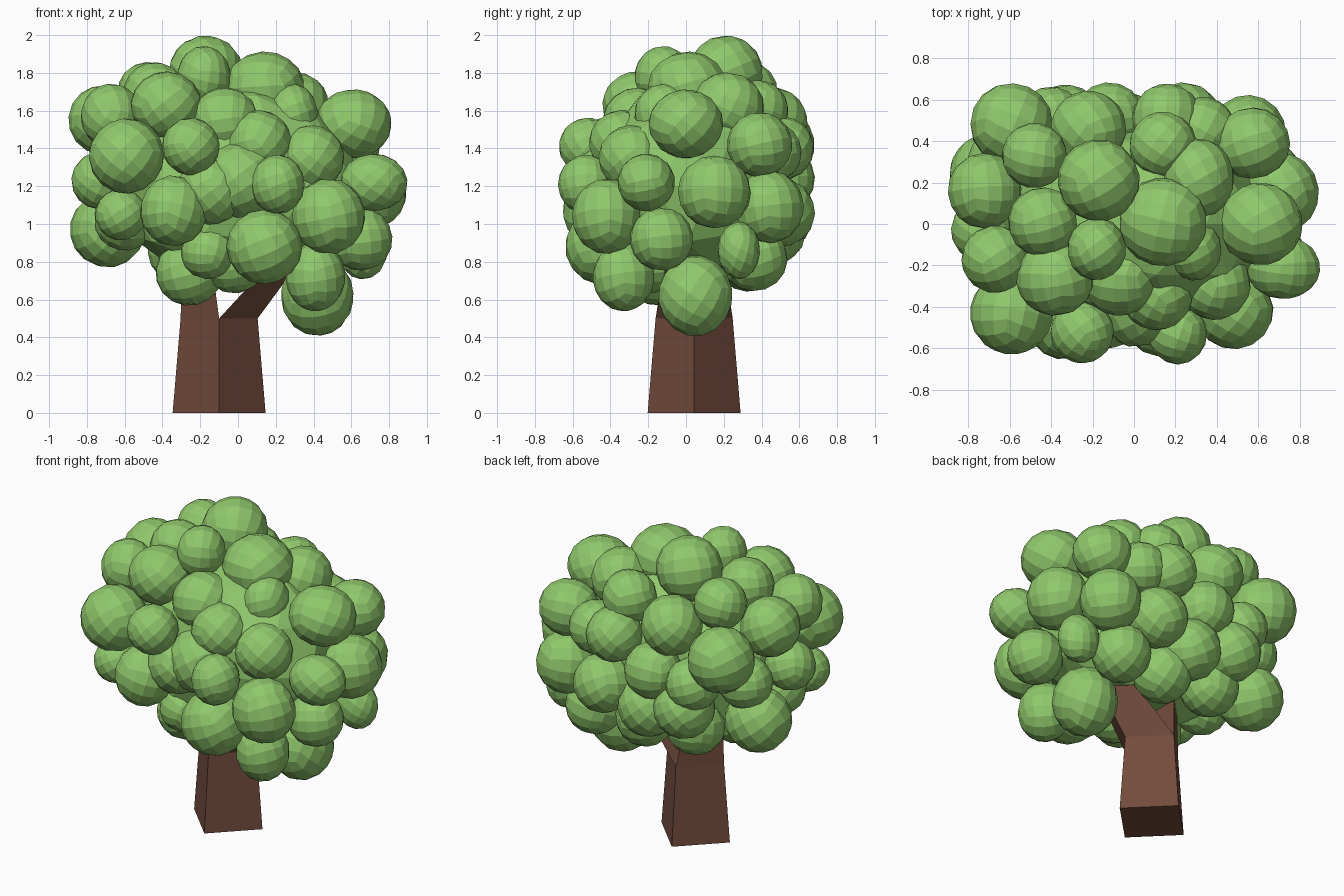
import bpy, bmesh, random
from mathutils import Vector, Euler

random.seed(4)


def material(name, color):
    m = bpy.data.materials.new(name)
    m.diffuse_color = color
    return m


green = material("leaf_green", (0.28, 0.58, 0.15, 1))
brown = material("bark_brown", (0.17, 0.072, 0.045, 1))


def finish(name, bm, mat):
    bmesh.ops.recalc_face_normals(bm, faces=bm.faces)
    me = bpy.data.meshes.new(name)
    bm.to_mesh(me)
    bm.free()
    me.materials.append(mat)
    ob = bpy.data.objects.new(name, me)
    bpy.context.collection.objects.link(ob)
    return ob


def loft(name, rings):
    """Closed solid through matching rings of points."""
    bm = bmesh.new()
    loops = [[bm.verts.new(p) for p in r] for r in rings]
    for a, b in zip(loops, loops[1:]):
        n = len(a)
        for i in range(n):
            bm.faces.new((a[i], a[(i + 1) % n], b[(i + 1) % n], b[i]))
    bm.faces.new(loops[0])
    bm.faces.new(loops[-1])
    return finish(name, bm, brown)


def add_blob(bm, x, y, z, r):
    """Faceted quad ball; r is one radius or (rx, ry, rz)."""
    size = Vector(r if isinstance(r, tuple) else (r, r, r))
    rot = Euler([random.uniform(0, 1.5) for _ in range(3)]).to_matrix()
    ball = bmesh.new()
    bmesh.ops.create_cube(ball, size=2)
    bmesh.ops.subdivide_edges(ball, edges=ball.edges[:], cuts=3, use_grid_fill=True)
    new = {}
    for v in ball.verts:
        p = Vector([c * (0.8 + 0.2 * c * c) for c in v.co])  # even out cells
        d = rot @ p.normalized()
        new[v] = bm.verts.new(Vector((x, y, z)) + d * size * 1.02)
    for f in ball.faces:
        bm.faces.new([new[v] for v in f.verts])
    ball.free()


def clump(name, blobs):
    bm = bmesh.new()
    for b in blobs:
        add_blob(bm, *b)
    return finish(name, bm, green)


# Trunk: tapered four-sided post standing corner to the front
def diamond(r, z, cx=-0.1, cy=0.043):
    return [(cx - r, cy, z), (cx, cy - r, z), (cx + r, cy, z), (cx, cy + r, z)]


loft("trunk", [diamond(0.246, 0), diamond(0.204, 0.5)])

# Fork: each half of the trunk top carries one branch
half_left = [(-0.304, 0.043, 0.5), (-0.1, -0.161, 0.5), (-0.1, 0.247, 0.5)]
half_right = [(0.104, 0.043, 0.5), (-0.1, -0.161, 0.5), (-0.1, 0.247, 0.5)]
loft("left_branch", [half_left, [(-0.29, 0.043, 0.95), (-0.16, -0.09, 0.95), (-0.16, 0.18, 0.95)]])
loft("right_branch", [half_right, [(0.40, 0.043, 0.9), (0.27, -0.08, 0.9), (0.27, 0.17, 0.9)]])

# Leaf core: coarse ball with a flattened underside
bm = bmesh.new()
bmesh.ops.create_icosphere(bm, subdivisions=2, radius=1)
for v in bm.verts:
    v.co = Vector((v.co.x * 0.66, v.co.y * 0.49, max(0.77, 1.2 + v.co.z * 0.56)))
finish("leaf_core", bm, green)

# Leaf balls, grouped by the side of the crown
clump("crown_top", [
    (-.17, .21, 1.80, .195), (-.18, -.12, 1.78, (.14, .15, .16)),
    (.14, .01, 1.72, (.21, .21, .19)), (-.38, -.26, 1.63, (.185, .18, .175)),
    (-.44, .01, 1.69, .165), (-.48, .33, 1.70, .155),
    (.31, .22, 1.62, (.17, .19, .18)), (.29, -.12, 1.58, (.13, .15, .16)),
    (.14, .38, 1.60, (.16, .16, .16)), (-.22, .46, 1.54, .18),
])
clump("crown_front", [
    (-.59, -.43, 1.36, .197), (-.25, -.52, 1.41, .15),
    (-.07, -.26, 1.54, .18), (.11, -.34, 1.43, .17),
    (.39, -.29, 1.35, .17), (.21, -.53, 1.21, (.14, .145, .155)),
    (.01, -.39, 1.23, .20), (-.14, -.42, 1.18, .18),
    (-.34, -.47, 1.07, (.175, .18, .185)), (-.62, -.36, 1.05, .135),
    (.14, -.44, .88, .197), (.48, -.42, 1.04, (.19, .18, .197)),
    (-.16, -.33, .85, .14),
])
clump("crown_right", [
    (.61, 0, 1.53, (.20, .195, .18)), (.72, -.21, 1.22, (.175, .15, .15)),
    (.57, .39, 1.42, (.18, .17, .17)), (.71, .15, 1.17, (.18, .19, .19)),
    (.55, .44, 1.09, (.18, .18, .19)), (.65, -.13, .92, .165),
    (.66, .28, .86, (.13, .11, .15)),
])
clump("crown_left", [
    (-.67, -.17, 1.57, (.16, .16, .17)), (-.72, .16, 1.55, (.175, .18, .18)),
    (-.59, .48, 1.42, .197), (-.73, -.03, 1.23, .15),
    (-.69, .24, .97, .197), (-.64, .30, 1.22, .16),
    (-.60, -.10, 1.02, .16),
])
clump("crown_back", [
    (.16, .51, 1.40, .165), (.33, .45, 1.38, .16), (-.12, .51, 1.24, .17),
    (.24, .50, 1.06, .18), (-.33, .49, 1.04, .18),
    (-.05, .45, .97, .185), (-.40, .50, 1.22, .16),
])
clump("crown_underside", [
    (-.26, -.15, .74, (.175, .18, .17)), (.41, -.33, .72, (.155, .16, .18)),
    (.42, .05, .62, (.19, .195, .21)), (.40, .36, .82, .175),
    (.06, .33, .82, .175), (-.30, .33, .86, .175), (-.02, -.20, .80, .165),
])
